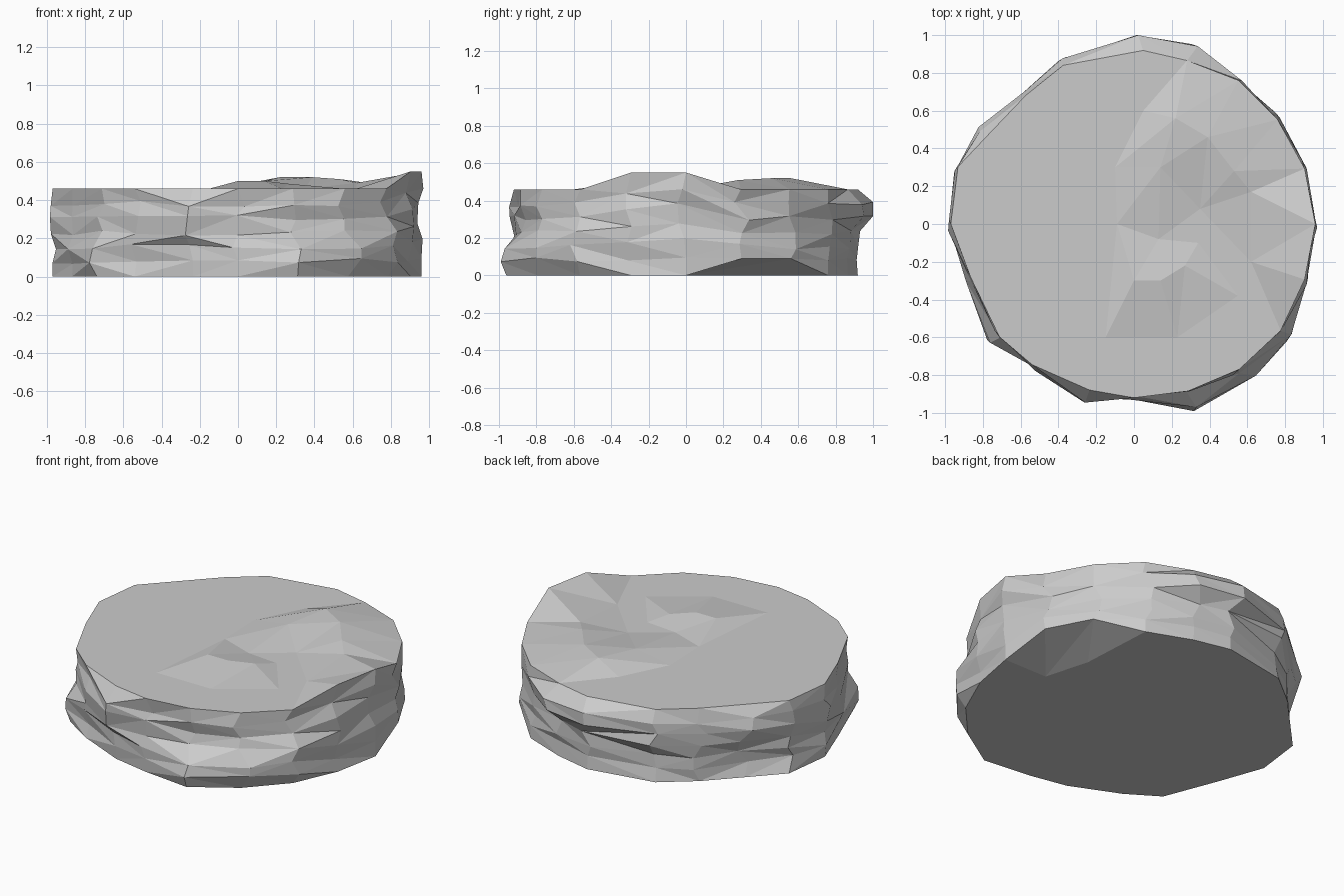
import bpy, bmesh, math, random
from mathutils import Vector
from mathutils.geometry import delaunay_2d_cdt

if "Cube" in bpy.data.objects:
    bpy.data.objects.remove(bpy.data.objects["Cube"])

random.seed(11)
LEVELS = [0, .08, .155, .23, .31, .38, .46]

# Each column, about every 18 degrees: top radius, bulge radius, height of the bulge
COLUMNS = [
    (.96, .97, .38), (.95, .96, .10), (.94, .955, .10), (.94, .95, .38),
    (.91, 1.0, .36), (.92, 1.0, .35), (.92, .95, .31), (.89, .91, .36),
    (.90, .97, .31), (.98, .99, .36), (.97, .98, .38), (.91, .94, .15),
    (.93, .99, .10), (.92, .925, .2), (.91, .98, .33), (.92, .93, .10),
    (.93, 1.04, .08), (.95, 1.03, .12), (.96, 1.02, .15), (.95, .965, .2)]
N = len(COLUMNS)
TURN = {5: -3, 6: 6, 7: 4, 8: 3, 12: 4, 14: 3}      # degrees off the even spacing
RAISED = {0: .55, 19: .55}                          # rim points lifted on the right
UNDERCUT = {1: (.66, .0), 2: (.58, .28)}            # chipped lower edge

# Raised slabs on the top face: x, y, z
SLABS = [
    (-.1, .3, .46), (.05, .6, .46), (.22, .56, .52), (.14, .3, .50),
    (.39, .46, .52), (.53, .28, .51), (.35, .08, .46), (.62, .17, .49),
    (.62, -.2, .46),
    (-.09, 0, .46), (.13, -.08, .46), (.34, -.1, .46), (.55, -.38, .46),
    (.23, -.6, .46), (-.15, -.6, .46), (0, -.3, .50), (.14, -.3, .50),
    (.27, -.22, .485)]

bm = bmesh.new()

# Layered side wall
rings = []
for li, z in enumerate(LEVELS):
    ring = []
    for i, (top, bulge, height) in enumerate(COLUMNS):
        a = math.tau * i / N + math.radians(TURN.get(i, 0))
        w = max(0, 1 - max(0, abs(z - height) - .05) / .11)
        r = top if li == 6 else top + (bulge - top) * w
        zz = z
        if 0 < li < 6 and not (li == 1 and i < 4):
            if w < .9:
                r += random.uniform(-.025, .015)
            a += random.uniform(-.05, .05)
            zz += random.uniform(-.015, .015)
        if li == 1 and i in UNDERCUT:
            zz = .09
        if i in RAISED:
            zz *= RAISED[i] / .46
        x, y = r * math.cos(a), r * math.sin(a)
        if li == 0 and i in UNDERCUT:
            x, y = UNDERCUT[i]
        ring.append(bm.verts.new((x, y, zz)))
    rings.append(ring)

for li in range(len(rings) - 1):
    lo, hi = rings[li], rings[li + 1]
    for i in range(N):
        j = (i + 1) % N
        a, b, c, d = lo[i], lo[j], hi[j], hi[i]
        rising = random.random() < .5
        if li == 0 and i in (0, 2):      # taper the ends of the chipped edge
            rising = i == 0
        tris = ((a, b, c), (a, c, d)) if rising else ((a, b, d), (b, c, d))
        for t in tris:
            bm.faces.new(t)

# Flat underside
bm.faces.new(rings[0][::-1])

# Top face with the raised slabs worked into it
top_verts = rings[-1] + [bm.verts.new(p) for p in SLABS]
creases = [(2, 4), (4, 5), (0, 2), (0, 1), (1, 2), (0, 3), (3, 6), (5, 7), (6, 7),
           (6, 8), (9, 10), (9, 15), (15, 16), (16, 17), (14, 15), (12, 17), (10, 17),
           (9, 14), (13, 14), (12, 13), (10, 11), (11, 12)]
flat = [Vector(v.co.xy) for v in top_verts]
edges = [(a + N, b + N) for a, b in creases]
edges += [(7 + N, 0), (8 + N, 0), (8 + N, 18), (2 + N, 4), (1 + N, 4)]
_, _, faces, origin, _, _ = delaunay_2d_cdt(flat, edges, [list(range(N))], 1, 1e-5)
for f in faces:
    vs = [top_verts[origin[k][0]] for k in f if origin[k]]
    if len(vs) == 3:
        bm.faces.new(vs)

bmesh.ops.recalc_face_normals(bm, faces=bm.faces)
mesh = bpy.data.meshes.new("rock_platform")
bm.to_mesh(mesh)
bm.free()
rock = bpy.data.objects.new("rock_platform", mesh)
bpy.context.collection.objects.link(rock)
